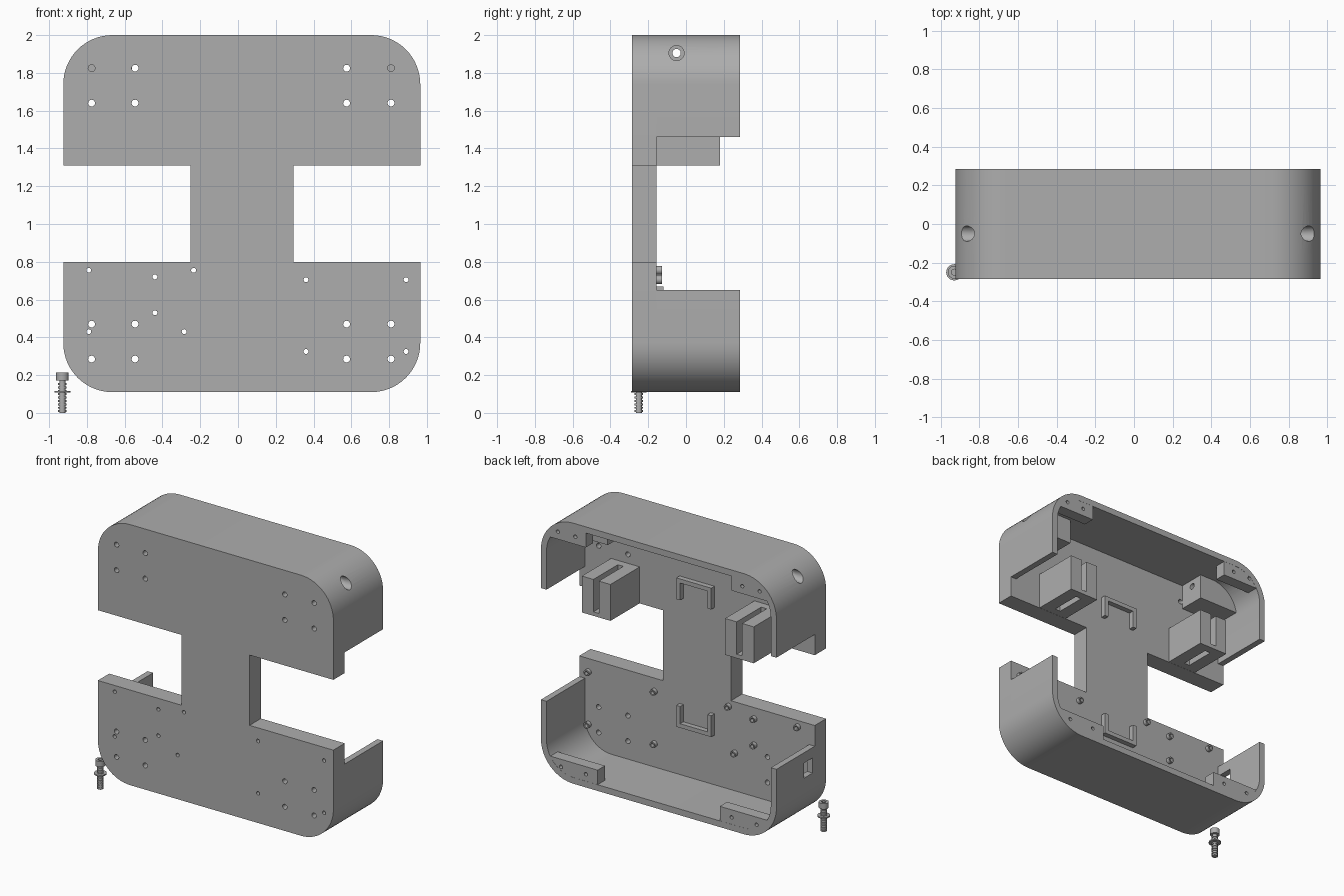
import bpy, bmesh, math
from mathutils import Matrix, Vector

if "Cube" in bpy.data.objects:
    bpy.data.objects.remove(bpy.data.objects["Cube"], do_unlink=True)

CX, CZ = 0.02, 1.055            # centre of the housing
HALF, RAD, WALL = 0.945, 0.26, 0.045
FRONT, PLATE, BACK = -0.285, -0.155, 0.285

grey = bpy.data.materials.new("matte_grey")
grey.use_nodes = True
grey.diffuse_color = (0.42, 0.42, 0.42, 1)
grey.node_tree.nodes["Principled BSDF"].inputs["Base Color"].default_value = grey.diffuse_color


def finish(name, bm):
    bmesh.ops.recalc_face_normals(bm, faces=bm.faces)
    mesh = bpy.data.meshes.new(name)
    bm.to_mesh(mesh)
    bm.free()
    obj = bpy.data.objects.new(name, mesh)
    mesh.materials.append(grey)
    bpy.context.collection.objects.link(obj)
    return obj


def prism(name, outline, y0, y1):
    """Extrude an outline (relative to the housing centre) along y."""
    bm = bmesh.new()
    face = bm.faces.new([bm.verts.new((CX + x, y0, CZ + z)) for x, z in outline])
    new = bmesh.ops.extrude_face_region(bm, geom=[face])["geom"]
    bmesh.ops.translate(bm, vec=(0, y1 - y0, 0),
                        verts=[v for v in new if isinstance(v, bmesh.types.BMVert)])
    return finish(name, bm)


def box(name, x0, x1, y0, y1, z0, z1):
    return prism(name, [(x0, z0), (x1, z0), (x1, z1), (x0, z1)], y0, y1)


def add_rod(bm, start, end, r, sides=24):
    a, b = Vector(start), Vector(end)
    turn = (b - a).to_track_quat('Z', 'Y').to_matrix().to_4x4()
    bmesh.ops.create_cone(bm, cap_ends=True, segments=sides, radius1=r, radius2=r,
                          depth=(b - a).length, matrix=Matrix.Translation((a + b) / 2) @ turn)


def rods(name, items):
    bm = bmesh.new()
    for item in items:
        add_rod(bm, *item)
    return finish(name, bm)


def activate(obj):
    bpy.ops.object.select_all(action='DESELECT')
    obj.select_set(True)
    bpy.context.view_layer.objects.active = obj


def cut(targets, cutter):
    cutter.hide_render = True
    for obj in targets:
        activate(obj)
        mod = obj.modifiers.new("cut", 'BOOLEAN')
        mod.operation, mod.solver, mod.object = 'DIFFERENCE', 'EXACT', cutter
        bpy.ops.object.modifier_apply(modifier=mod.name)
    bpy.data.objects.remove(cutter, do_unlink=True)


def arc(r, a0, a1, side=1, n=16):
    """Points on an upper corner arc of the housing, angles in degrees."""
    c = HALF - RAD
    angles = [math.radians(a0 + (a1 - a0) * i / n) for i in range(n + 1)]
    return [(side * (c + r * math.cos(a)), c + r * math.sin(a)) for a in angles]


def flip(points, s):
    return [(x, s * z) for x, z in points]


# I-shaped front plate
arm, neck = 0.255, 0.2725
half = [(neck, 0), (neck, arm), (HALF, arm)] + arc(RAD, 0, 90)
top = half[1:] + [(-x, z) for x, z in reversed(half[1:])]
plate = prism("front_plate", top + [(-x, -z) for x, z in top], FRONT, PLATE)

# Rim walls and the rear corner blocks, above and below
walls, blocks = [], []
edge = 0.405
for label, s, end in (("upper", 1, 0.585), ("lower", -1, 0.49)):
    outer = [(HALF, edge)] + arc(RAD, 0, 90)
    inner = [(HALF - WALL, edge)] + arc(RAD - WALL, 0, 90)
    outer += [(-x, z) for x, z in reversed(outer)]
    inner += [(-x, z) for x, z in reversed(inner)]
    walls.append(prism(label + "_wall", flip(outer + inner[::-1], s), PLATE, BACK))
    for side in (-1, 1):
        shape = [(side * end, 0.795), (side * end, HALF - 0.01)] + arc(RAD - 0.01, 90, 26, side)
        blocks.append(prism(label + "_corner_block", flip(shape, s), 0.2, BACK - 0.001))

holes = []
for s, offsets in ((1, (0.67, 0.81)), (-1, (0.585, 0.785))):
    for x in offsets:
        for side in (-1, 1):
            p = (CX + side * x, CZ + s * 0.85)
            holes.append(((p[0], 0.23, p[1]), (p[0], 0.32, p[1]), 0.013))
cut(walls + blocks, rods("block_holes", holes))

# Bosses for the side screws, drilled straight across
bosses = []
for side in (-1, 1):
    shape = [(side * 0.58, 0.72), (side * 0.58, 0.91), (side * 0.70, 0.91),
             (side * 0.78, 0.90), (side * 0.86, 0.82), (side * 0.91, 0.72)]
    bosses.append(prism("side_screw_boss", shape, PLATE, 0.04))
hy, hz = -0.05, 1.905
cut(bosses + walls[:1], rods("cross_hole", [((-1.2, hy, hz), (1.2, hy, hz), 0.022)]))
cut(bosses + walls[:1], rods("side_recesses", [
    ((CX + s * 0.8, hy, hz), (CX + s * 1.1, hy, hz), 0.04) for s in (-1, 1)]))

# Square port in the lower right wall
cut(walls[1:], box("port", -1.1, -0.8, -0.13, -0.03, -0.59, -0.48))

# Standoff pins and all holes through the plate
pins = [(-0.79, 0.755), (-0.235, 0.755), (-0.44, 0.72), (-0.44, 0.53), (-0.79, 0.43),
        (-0.285, 0.43), (0.36, 0.705), (0.89, 0.705), (0.36, 0.325), (0.89, 0.325)]
mounts = [(x, z) for x in (-0.775, -0.545, 0.575, 0.81) for z in (0.285, 0.47, 1.64, 1.825)]
standoffs = rods("standoff_pins", [((x, PLATE - 0.005, z), (x, PLATE + 0.027, z), 0.022)
                                   for x, z in pins])
drill = [((x, -0.4, z), (x, -0.1, z), 0.013) for x, z in pins]
cut([standoffs], rods("pin_drill", drill))
drill += [((x, -0.4, z), (x, PLATE + 0.01, z), 0.018) for x, z in mounts]
cut([plate], rods("plate_drill", drill))

# Slotted holder blocks
for side in (-1, 1):
    x0, x1 = sorted((side * 0.46, side * 0.69))
    holder = box("slotted_holder", x0, x1, PLATE, 0.18, 0.256, 0.52)
    mid = side * 0.575
    cut([holder], box("slot", mid - 0.022, mid + 0.022, -0.1, 0.3, 0.285, 0.7))
    cut([holder], box("groove", mid - 0.022, mid + 0.022, -0.1, 0.12, 0.2, 0.3))

# U-shaped cable guides
for label, s in (("upper", 1), ("lower", -1)):
    u = [(-0.14, 0.385), (-0.11, 0.385), (-0.11, 0.51), (0.11, 0.51),
         (0.11, 0.385), (0.14, 0.385), (0.14, 0.54), (-0.14, 0.54)]
    prism(label + "_cable_guide", flip(u, s), PLATE, PLATE + 0.037)

# Loose screw with washer
sx, sy = -0.93, -0.25


def upright(z0, z1, r, sides=24):
    return ((sx, sy, z0), (sx, sy, z1), r, sides)


head = rods("screw_head", [upright(0.172, 0.213, 0.033)])
cut([head], rods("hex_socket", [upright(0.19, 0.25, 0.017, 6)]))
rods("screw_shaft", [upright(0, 0.175, 0.016)])
rods("screw_washer", [upright(0.108, 0.117, 0.042)])
rods("screw_thread", [upright(0.004 + i * 0.018, 0.014 + i * 0.018, 0.022) for i in range(9)])

# Smooth curved faces, keep edges crisp
for obj in [o for o in bpy.context.scene.objects if o.type == 'MESH']:
    activate(obj)
    bpy.ops.object.shade_smooth_by_angle(angle=math.radians(30))
